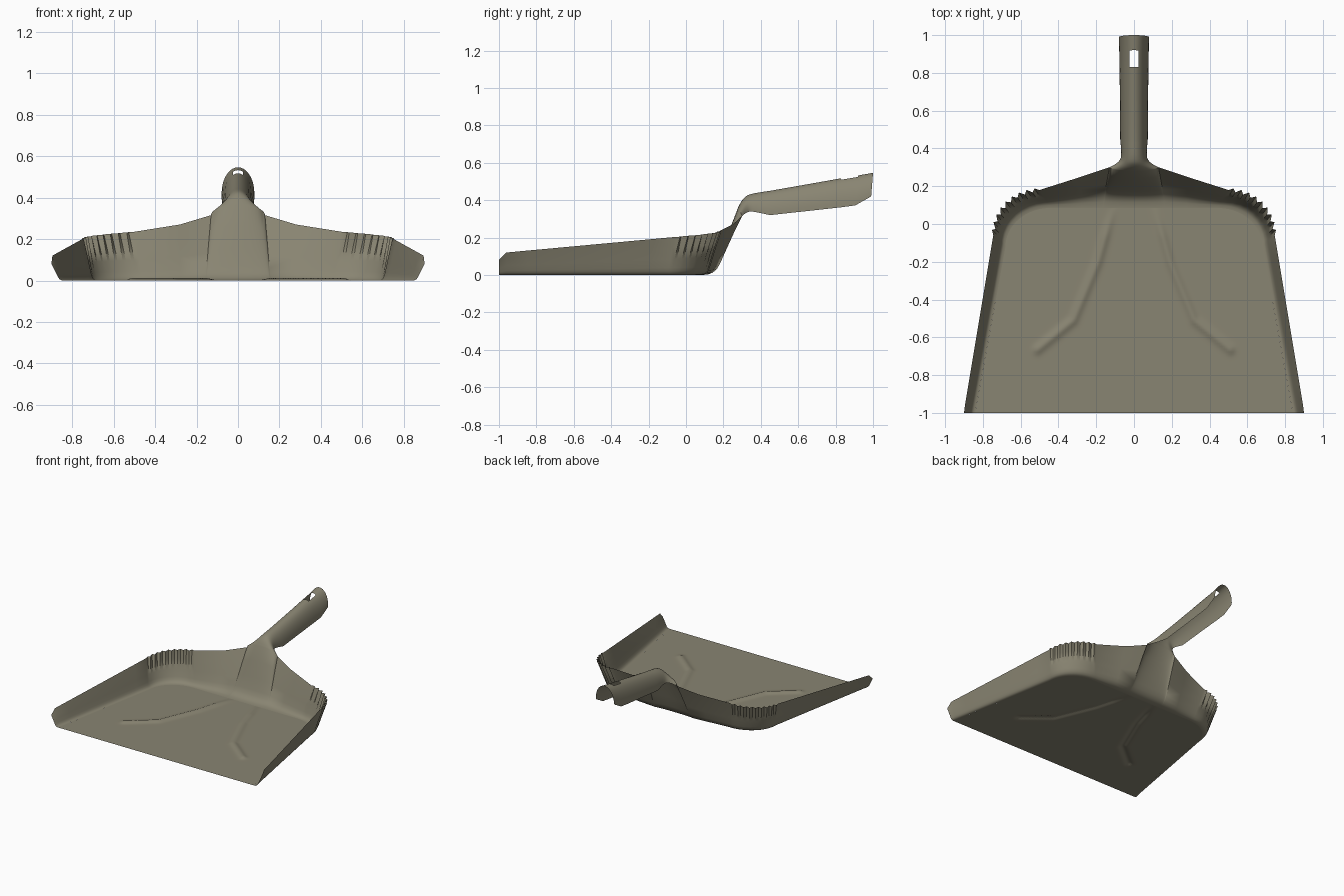
import bpy, bmesh, math
from mathutils import Vector

if "Cube" in bpy.data.objects:
    bpy.data.objects.remove(bpy.data.objects["Cube"])

mat = bpy.data.materials.new("khaki_grey_plastic")
mat.diffuse_color = (0.25, 0.233, 0.168, 1)
mat.use_nodes = True
mat.node_tree.nodes["Principled BSDF"].inputs["Base Color"].default_value = mat.diffuse_color

HALF = 10            # columns in half of the handle arch
BACK = 0.085         # y of the floor's back edge


def finish(bm, name, angle):
    bmesh.ops.remove_doubles(bm, verts=bm.verts, dist=0.0005)
    bmesh.ops.recalc_face_normals(bm, faces=bm.faces)
    if sum(f.normal.z * f.calc_area() for f in bm.faces) < 0:
        bmesh.ops.reverse_faces(bm, faces=bm.faces)
    me = bpy.data.meshes.new(name)
    bm.to_mesh(me)
    bm.free()
    me.materials.append(mat)
    ob = bpy.data.objects.new(name, me)
    bpy.context.collection.objects.link(ob)
    bpy.ops.object.select_all(action='DESELECT')
    ob.select_set(True)
    bpy.context.view_layer.objects.active = ob
    bpy.ops.object.shade_smooth_by_angle(angle=math.radians(angle))
    return ob


def loft(bm, rows, skip=lambda r, c: False):
    vs = [[bm.verts.new(p) for p in row] for row in rows]
    for r in range(len(rows) - 1):
        for c in range(len(rows[0]) - 1):
            if not skip(r, c):
                bm.faces.new((vs[r][c], vs[r][c + 1], vs[r + 1][c + 1], vs[r + 1][c]))


def catmull(keys, n):
    out = []
    for i in range(len(keys) - 1):
        p0, p1, p2, p3 = (keys[max(0, min(len(keys) - 1, i + k))] for k in (-1, 0, 1, 2))
        for s in range(n):
            t = s / n
            out.append([0.5 * (2*b + (c-a)*t + (2*a-5*b+4*c-d)*t*t + (3*b-a-3*c+d)*t**3)
                        for a, b, c, d in zip(p0, p1, p2, p3)])
    return out + [list(keys[-1])]


# --- handle sections: crown y, crown z, edge half-width, edge y, edge z
neck = catmull([(0.28, 0.365, 0.13, 0.30, 0.315),
                (0.305, 0.405, 0.088, 0.325, 0.334),
                (0.345, 0.432, 0.068, 0.36, 0.338),
                (0.45, 0.450, 0.073, 0.45, 0.320)], 4)
grip = [(0.65, 0.485, 0.074, 0.65, 0.342), (0.83, 0.517, 0.077, 0.83, 0.362),
        (0.92, 0.532, 0.078, 0.905, 0.372), (1.0, 0.546, 0.079, 0.99, 0.420)]
sections = neck + grip


def arch(sec, i):
    cy, cz, w, ey, ez = sec
    a = i / HALF * math.pi / 2
    k = 1 - math.cos(a)
    return Vector((w * math.sin(a), cy + (ey - cy) * k, cz + (ez - cz) * k))


# --- wall stations from the back centre round to the front: floor edge, rim
stations = []
for i in range(HALF + 1):
    t = arch(sections[0], i)
    stations.append((Vector((t.x * 1.3, BACK, 0)), t, 0))
stations.append((Vector((0.28, BACK, 0)), Vector((0.28, 0.25, 0.27)), 0))
N = 18
for i in range(N + 1):                       # stepped corner
    a = math.pi / 2 * (1 - i / N)
    b = Vector((0.44 + 0.24 * math.cos(a), -0.12 + 0.205 * math.sin(a), 0))
    t = Vector((0.5 + 0.245 * math.cos(a), -0.06 + 0.24 * math.sin(a), 0.235 - 0.032 * i / N))
    stations.append((b, t, 0.011 * (1 if i % 2 else -1) if 0 < i < N else 0))
for i in range(1, 9):                        # straight side
    k = i / 8
    stations.append((Vector((0.68 + 0.153 * k, -0.12 - 0.84 * k, 0)),
                     Vector((0.745 + 0.15 * k, -0.06 - 0.9 * k, 0.203 - 0.083 * k)), 0))
stations.append((Vector((0.84, -1, 0)), Vector((0.9, -1, 0.08)), 0))

profile = [(0, 0), (0.15, 0.008), (0.27, 0.04), (0.37, 0.1), (0.45, 0.19),
           (0.6, 0.42), (0.8, 0.72), (1, 1)]
rows = []
for b, t, step in stations:
    d = Vector((t.x - b.x, t.y - b.y, 0))
    out = d.normalized()
    rows.append([b + d * f + Vector((0, 0, t.z * h)) + out * step * h for f, h in profile])

# --- pan walls and handle as one continuous sheet
bm = bmesh.new()
for s in (1, -1):
    loft(bm, [[Vector((p.x * s, p.y, p.z)) for p in r] for r in rows])
hole_row = len(neck) + 1                     # hanging hole between these sections
loft(bm, [[Vector((math.copysign(1, i) * p.x, p.y, p.z))
           for i in range(-HALF, HALF + 1) for p in [arch(sec, abs(i))]] for sec in sections],
     lambda r, c: r == hole_row and HALF - 2 <= c < HALF + 2)
finish(bm, "pan_walls_and_handle", 50)

# --- floor with two shallow curved ribs
rib = [Vector(p) for p in ((0.11, 0.085), (0.19, -0.2), (0.32, -0.51), (0.51, -0.665))]


def half_width(y):
    if y < -0.12:
        return 0.68 + 0.16 * (-0.12 - y) / 0.88
    return 0.44 + 0.24 * math.sqrt(max(0, 1 - ((y + 0.12) / 0.205) ** 2))


def rib_height(x, y):
    p = Vector((abs(x), y))
    best = 9
    for a, b in zip(rib, rib[1:]):
        k = max(0, min(1, (p - a).dot(b - a) / (b - a).length_squared))
        best = min(best, (p - a - (b - a) * k).length)
    return 0.012 * math.exp(-(best / 0.022) ** 2) * min(1, (BACK - y) / 0.15)


ys = [-1 + 0.88 * i / 60 for i in range(60)]
ys += [-0.12 + 0.205 * math.sin(math.pi / 2 * i / N) for i in range(N + 1)]
bm = bmesh.new()
loft(bm, [[(x, y, rib_height(x, y)) for j in range(-70, 71) for x in [half_width(y) * j / 70]]
          for y in ys])
finish(bm, "pan_floor", 50)
